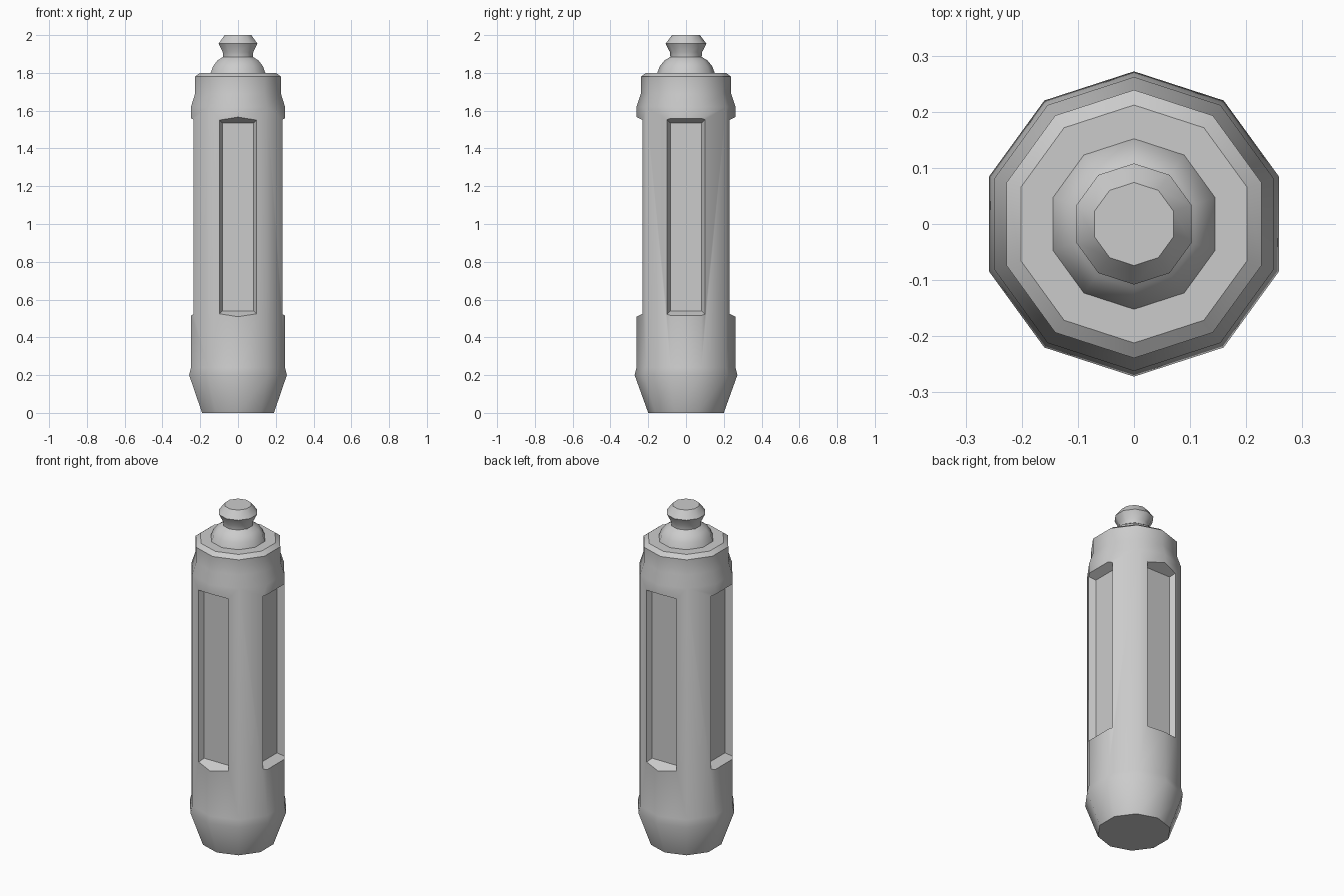
import bpy, bmesh, math
from mathutils import Matrix

if "Cube" in bpy.data.objects:
    bpy.data.objects.remove(bpy.data.objects["Cube"])

SIDES = 10


def make_object(name, bm):
    bmesh.ops.recalc_face_normals(bm, faces=bm.faces)
    mesh = bpy.data.meshes.new(name)
    bm.to_mesh(mesh)
    bm.free()
    ob = bpy.data.objects.new(name, mesh)
    bpy.context.collection.objects.link(ob)
    return ob


def lathe(name, profile):
    """Ten-sided turned solid, one corner facing the front."""
    bm = bmesh.new()
    rings = []
    for r, z in profile:
        ring = []
        for i in range(SIDES):
            a = math.pi / 2 + math.tau * i / SIDES
            ring.append(bm.verts.new((r * math.cos(a), r * math.sin(a), z)))
        rings.append(ring)
    for lo, hi in zip(rings, rings[1:]):
        for i in range(SIDES):
            j = (i + 1) % SIDES
            bm.faces.new((lo[i], lo[j], hi[j], hi[i]))
    bm.faces.new(rings[0])
    bm.faces.new(rings[-1])
    return make_object(name, bm)


def slot_cutter(angle):
    """Tapered block: narrow at the slot floor, wider outwards."""
    bm = bmesh.new()
    loops = []
    for y, grow in ((-0.20, 0.0), (-0.30, 0.05)):
        w, lo, hi = 0.083 + grow, 0.54 - grow, 1.535 + grow
        loops.append([bm.verts.new(p) for p in
                      ((-w, y, lo), (w, y, lo), (w, y, hi), (-w, y, hi))])
    inner, outer = loops
    bm.faces.new(inner)
    bm.faces.new(outer)
    for i in range(4):
        j = (i + 1) % 4
        bm.faces.new((inner[i], inner[j], outer[j], outer[i]))
    bm.transform(Matrix.Rotation(angle, 4, 'Z'))
    ob = make_object("slot_cutter", bm)
    ob.hide_render = True
    return ob


# Handle: tapered foot, shaft, collar, cap, dome and knob in one turned piece
handle = lathe("handle", [
    (0.20, 0.0), (0.272, 0.20), (0.262, 0.24), (0.262, 1.62),
    (0.239, 1.69), (0.239, 1.78), (0.212, 1.80),
    (0.152, 1.80), (0.139, 1.835), (0.115, 1.865), (0.083, 1.885),
    (0.085, 1.91), (0.108, 1.955), (0.074, 2.0)])

# Four long recessed slots around the shaft
bpy.context.view_layer.objects.active = handle
handle.select_set(True)
for k in range(4):
    cutter = slot_cutter(k * math.pi / 2)
    mod = handle.modifiers.new("slot", 'BOOLEAN')
    mod.operation = 'DIFFERENCE'
    mod.solver = 'EXACT'
    mod.object = cutter
    bpy.ops.object.modifier_apply(modifier=mod.name)
    bpy.data.objects.remove(cutter)

# Soft sides with crisp rims
bpy.ops.object.shade_smooth_by_angle(angle=math.radians(37))
